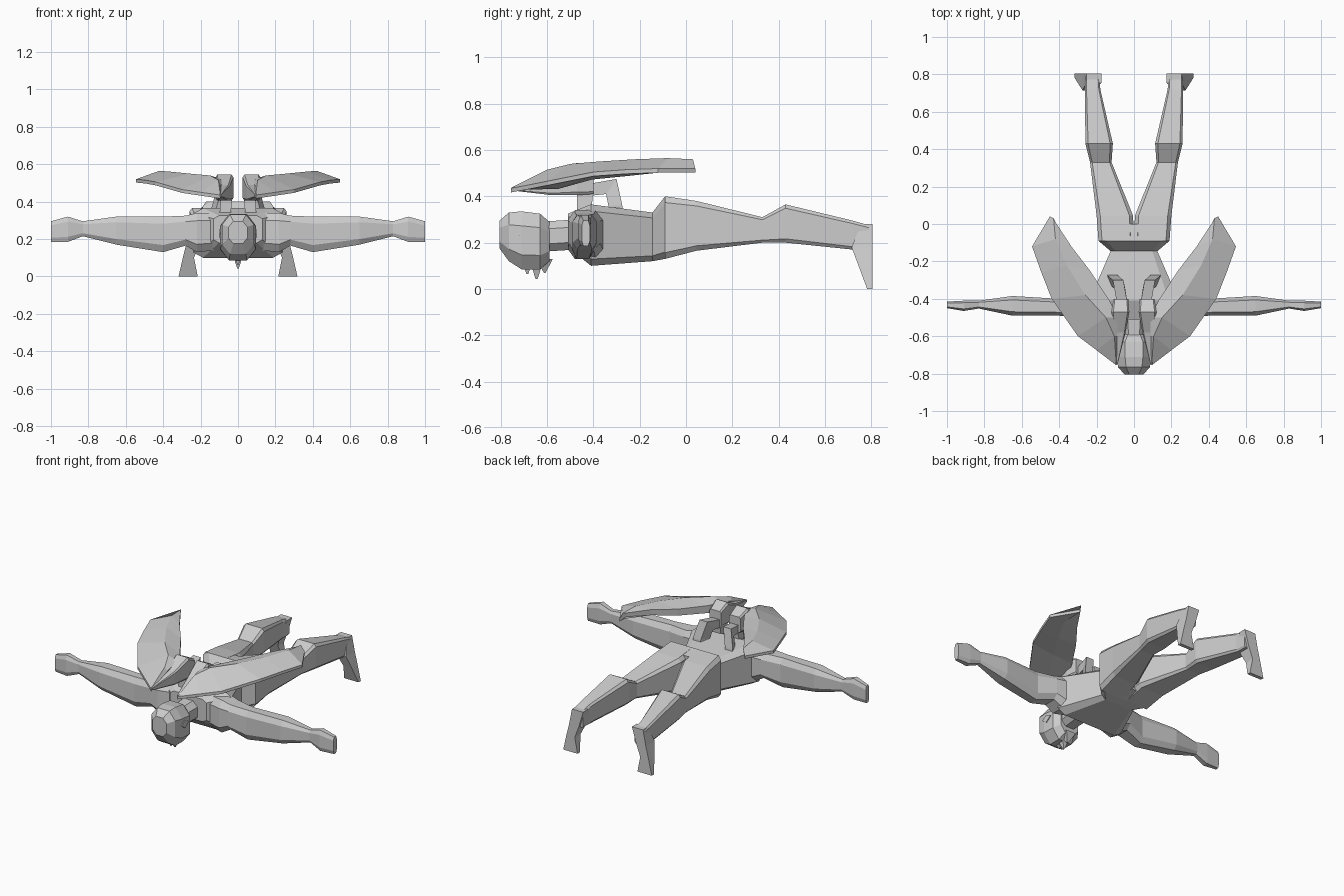
import bpy, bmesh
from mathutils import Vector


def loft(name, rings, mirror=False):
    """Skin a list of equal-length point rings and cap both ends."""
    bm = bmesh.new()
    vr = [[bm.verts.new(p) for p in r] for r in rings]
    n = len(vr[0])
    for a, b in zip(vr, vr[1:]):
        for i in range(n):
            j = (i + 1) % n
            bm.faces.new((a[i], a[j], b[j], b[i]))
    bm.faces.new(vr[0])
    bm.faces.new(vr[-1])
    bmesh.ops.remove_doubles(bm, verts=bm.verts, dist=0.0005)
    bmesh.ops.recalc_face_normals(bm, faces=bm.faces)
    me = bpy.data.meshes.new(name)
    bm.to_mesh(me)
    bm.free()
    ob = bpy.data.objects.new(name, me)
    bpy.context.collection.objects.link(ob)
    if mirror:
        ob.modifiers.new("Mirror", 'MIRROR').use_mirror_merge = False
    return ob


def octagon(a0, a1, b0, b1, c):
    """Rectangle with corners cut by fraction c of each half-size."""
    da, db = (a1 - a0) * c / 2, (b1 - b0) * c / 2
    return [(a0 + da, b0), (a1 - da, b0), (a1, b0 + db), (a1, b1 - db),
            (a1 - da, b1), (a0 + da, b1), (a0, b1 - db), (a0, b0 + db)]


def along_y(secs, c):
    return [[(a, y, b) for a, b in octagon(x0, x1, z0, z1, c)]
            for y, x0, x1, z0, z1 in secs]


def along_x(secs, c):
    return [[(x, a, b) for a, b in octagon(y0, y1, z0, z1, c)]
            for x, y0, y1, z0, z1 in secs]


def along_z(secs):
    return [[(x0, y0, z), (x1, y0, z), (x1, y1, z), (x0, y1, z)]
            for z, x0, x1, y0, y1 in secs]


# Torso, chest to waist to pelvis
loft("torso", along_y([
    (-.51, -.13, .13, .18, .325),
    (-.41, -.24, .24, .10, .365),
    (-.145, -.125, .125, .12, .33),
    (-.09, -.19, .19, .13, .40),
    (.0, -.19, .19, .16, .385)], .22))

# Neck and head
loft("neck", along_y([(-.63, -.055, .055, .16, .29),
                      (-.48, -.07, .07, .17, .30)], .5))
loft("head", along_y([
    (-.805, -.05, .05, .175, .295),
    (-.765, -.085, .085, .12, .33),
    (-.71, -.095, .095, .085, .335),
    (-.63, -.095, .095, .085, .325),
    (-.59, -.065, .065, .12, .29)], .5))

# Ears: flat diamonds on the head sides
loft("ear", [[(x, -.72, .23), (x, -.685, .205), (x, -.645, .235), (x, -.685, .255)]
             for x in (.08, .1)], True)

# Nose and chin tuft hanging below the face
for name, y, r, z in (("nose", -.685, .025, .065), ("chin_tuft", -.645, .032, .042),
                      ("beard", -.61, .035, .07)):
    loft(name, along_z([(.13, -r, r, y - r, y + r),
                        (z, -.004, .004, y - .004, y + .004)]))

# Arms with hands
loft("arm", along_x([
    (.12, -.49, -.33, .14, .34),
    (.22, -.51, -.36, .13, .34),
    (.28, -.505, -.37, .165, .325),
    (.40, -.49, -.40, .13, .32),
    (.65, -.49, -.385, .17, .32),
    (.83, -.452, -.41, .215, .295),
    (.91, -.465, -.41, .185, .32),
    (1.0, -.45, -.415, .185, .295)], .4), True)

# Legs
loft("leg", along_y([
    (-.09, .0, .19, .13, .40),
    (.045, .005, .2, .165, .38),
    (.33, .12, .235, .20, .31),
    (.43, .113, .26, .20, .365),
    (.72, .18, .262, .17, .295),
    (.79, .185, .26, .17, .275)], .2), True)

# Feet pointing down
loft("foot", along_z([
    (.28, .175, .255, .755, .805),
    (.18, .205, .275, .715, .805),
    (.10, .235, .295, .745, .805),
    (.0, .215, .318, .782, .805)]), True)

# Wings: leading edge, ridge and trailing edge per station, with a thickness
stations = [
    ((.095, -.755, .435), (.095, -.75, .44), (.09, -.745, .435), .01),
    ((.20, -.675, .45), (.105, -.60, .515), (.09, -.60, .49), .04),
    ((.30, -.60, .465), (.15, -.50, .54), (.085, -.50, .52), .06),
    ((.44, -.40, .505), (.26, -.38, .55), (.13, -.41, .52), .04),
    ((.495, -.26, .515), (.36, -.22, .56), (.235, -.25, .53), .035),
    ((.545, -.12, .52), (.42, -.08, .565), (.335, -.12, .55), .03),
    ((.45, .04, .52), (.43, .03, .56), (.42, .01, .555), .02)]
rings = []
for lead, ridge, trail, t in stations:
    mid = (Vector(lead) + Vector(trail)) / 2
    rings.append([lead, ridge, trail,
                  (trail[0], trail[1], trail[2] - t * 1.2),
                  (mid.x, mid.y, mid.z - t),
                  (lead[0], lead[1], lead[2] - .018)])
loft("wing", rings, True)

# Wing root fins reaching to the middle
loft("wing_root", along_y([
    (-.75, .088, .098, .425, .44),
    (-.58, .045, .11, .405, .49),
    (-.47, .025, .12, .405, .545),
    (-.40, .03, .11, .41, .51)], .2), True)

# Bent struts from the wing roots back and down into the back
path = [((.06, -.44, .45), (.06, -.44, .40)),
        ((.085, -.30, .475), (.075, -.345, .41)),
        ((.115, -.275, .36), (.09, -.335, .36)),
        ((.115, -.27, .31), (.09, -.335, .31))]
loft("wing_strut", [[(o[0] - .028, *o[1:]), (o[0] + .028, *o[1:]),
                     (i[0] + .028, *i[1:]), (i[0] - .028, *i[1:])]
                    for o, i in path], True)
loft("wing_strut_front", along_z([(.43, .03, .09, -.47, -.40),
                                  (.32, .04, .1, -.47, -.41)]), True)
